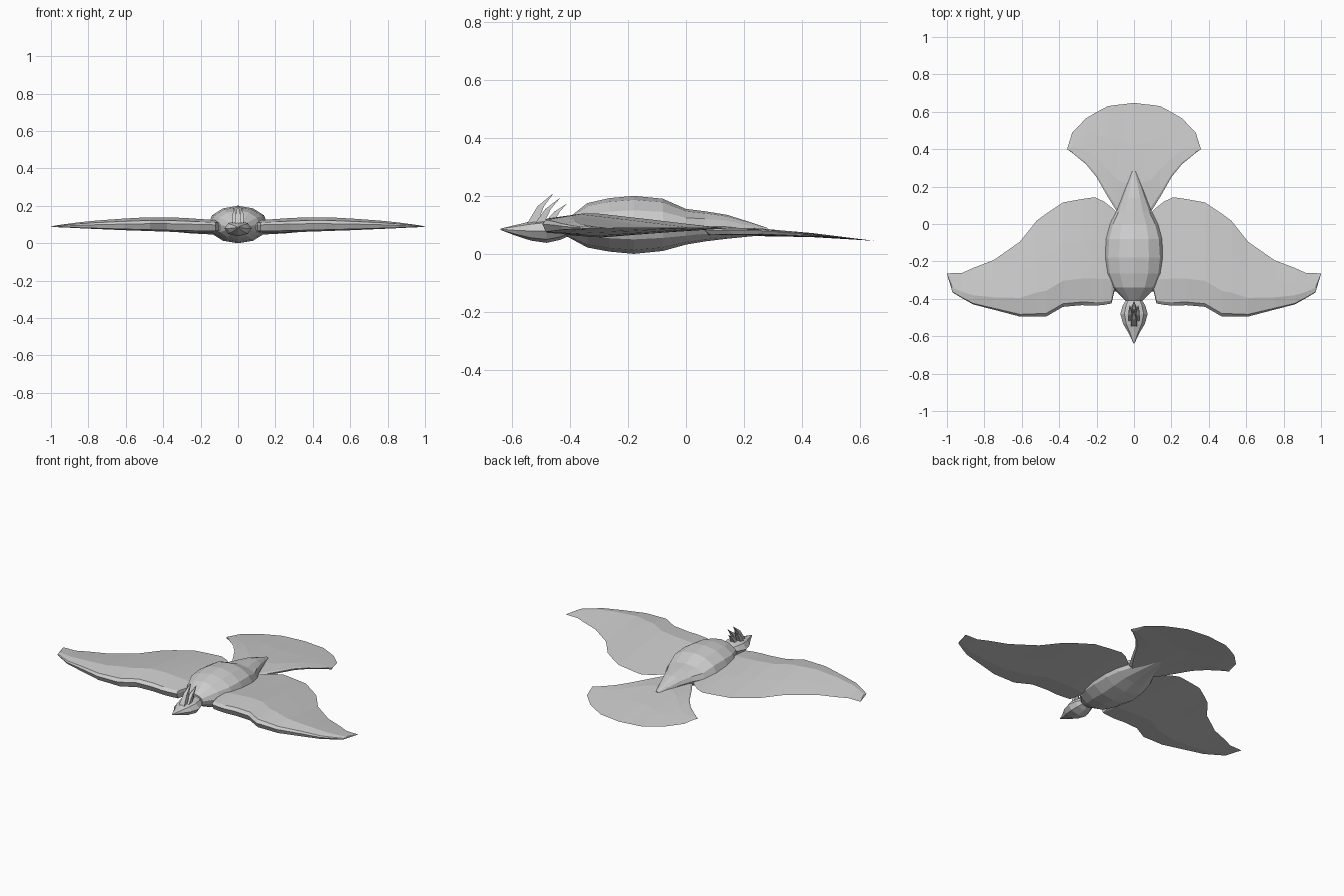
import bpy, bmesh, math
from mathutils import Vector

grey = bpy.data.materials.new("pale grey")
grey.diffuse_color = (0.6, 0.6, 0.6, 1)


def finish(name, bm):
    bmesh.ops.remove_doubles(bm, verts=bm.verts, dist=0.0005)
    bmesh.ops.recalc_face_normals(bm, faces=bm.faces)
    me = bpy.data.meshes.new(name)
    bm.to_mesh(me)
    bm.free()
    me.materials.append(grey)
    ob = bpy.data.objects.new(name, me)
    bpy.context.collection.objects.link(ob)
    return ob


def loft(name, rings):
    """Skin closed rings of equal point count and cap both ends."""
    bm = bmesh.new()
    rows = [[bm.verts.new(p) for p in r] for r in rings]
    n = len(rows[0])
    for a, b in zip(rows, rows[1:]):
        for i in range(n):
            j = (i + 1) % n
            bm.faces.new((a[i], a[j], b[j], b[i]))
    bm.faces.new(rows[0])
    bm.faces.new(rows[-1])
    return finish(name, bm)


def oval(y, w, lo, hi, n):
    """Upright ring at y with half width w, from z = lo to z = hi."""
    c, h = (lo + hi) / 2, (hi - lo) / 2
    return [(w * math.sin(2 * math.pi * i / n), y, c + h * math.cos(2 * math.pi * i / n))
            for i in range(n)]


def blade(name, stations, sections, droop):
    """Thin aerofoil across x: station = x, lead y, trail y, edge z, top z, bottom z."""
    rings = []
    for x, lead, trail, edge, top, low in stations:
        ring = []
        for t, s in sections:
            y = lead + (trail - lead) * t
            z = edge + (s * (top - edge) if s > 0 else -s * (low - edge))
            ring.append((x, y, z - droop(y)))
        rings.append(ring)
    return loft(name, rings)


def mirror(ob, merge=False):
    m = ob.modifiers.new("mirror", 'MIRROR')
    m.use_axis[0] = True
    m.use_mirror_merge = merge


# Body
body = [(-0.41, 0.045, 0.06, 0.12), (-0.34, 0.115, 0.022, 0.175), (-0.265, 0.15, 0.008, 0.192),
        (-0.18, 0.16, 0.0, 0.2), (-0.08, 0.153, 0.01, 0.19), (0.0, 0.13, 0.032, 0.155),
        (0.065, 0.095, 0.043, 0.147), (0.14, 0.065, 0.052, 0.135), (0.22, 0.035, 0.06, 0.11),
        (0.28, 0.012, 0.065, 0.09)]
loft("body", [oval(*r, 12) for r in body])

# Head with pointed beak
head = [(-0.64, 0.002, 0.083, 0.087), (-0.585, 0.028, 0.062, 0.1), (-0.535, 0.058, 0.046, 0.112),
        (-0.48, 0.073, 0.038, 0.12), (-0.435, 0.06, 0.048, 0.118), (-0.395, 0.035, 0.065, 0.11)]
loft("head", [oval(*r, 8) for r in head])

# Crest feathers: base centre, base radius, bend point, tip
feathers = [((0, -0.535, 0.095), 0.026, (0, -0.50, 0.165), (0, -0.458, 0.207)),
            ((0.014, -0.505, 0.105), 0.022, (0.02, -0.475, 0.155), (0.022, -0.435, 0.192)),
            ((-0.014, -0.505, 0.105), 0.022, (-0.02, -0.475, 0.155), (-0.022, -0.435, 0.192)),
            ((0, -0.47, 0.11), 0.022, (0, -0.445, 0.145), (0, -0.412, 0.172))]
for base, r, bend, tip in feathers:
    rings = []
    for c, k in ((base, 1), (bend, 0.6), (tip, 0.04)):
        rings.append([Vector(c) + Vector((r * k * math.cos(a), r * k * math.sin(a), 0))
                      for a in (math.pi / 4 + math.pi / 2 * i for i in range(4))])
    loft("crest_feather", rings)

# Wings: blunt leading edge, thin trailing edge
wing_section = [(0, 0.3), (0.03, 0.65), (0.25, 1), (0.6, 0.55), (1, 0),
                (0.6, -0.5), (0.25, -1), (0.03, -0.7)]
wing = [(0.05, -0.36, 0.02, 0.088, 0.12, 0.06), (0.105, -0.36, 0.075, 0.088, 0.122, 0.058),
        (0.12, -0.425, 0.088, 0.088, 0.123, 0.056), (0.16, -0.432, 0.12, 0.088, 0.127, 0.056),
        (0.21, -0.437, 0.143, 0.088, 0.13, 0.057), (0.28, -0.434, 0.133, 0.089, 0.135, 0.059),
        (0.38, -0.443, 0.115, 0.09, 0.139, 0.062), (0.47, -0.495, 0.055, 0.09, 0.139, 0.065),
        (0.52, -0.495, 0.018, 0.09, 0.137, 0.067), (0.61, -0.495, -0.095, 0.09, 0.132, 0.07),
        (0.75, -0.458, -0.193, 0.09, 0.122, 0.076), (0.86, -0.43, -0.235, 0.089, 0.111, 0.081),
        (0.92, -0.396, -0.262, 0.088, 0.103, 0.084), (0.97, -0.366, -0.263, 0.088, 0.096, 0.086),
        (1.0, -0.268, -0.264, 0.088, 0.089, 0.087)]
mirror(blade("wing", wing, wing_section, lambda y: 0))

# Fan tail, drooping toward its back edge
tail_section = [(0, 0.3), (0.04, 0.8), (0.3, 0.9), (0.65, 0.5), (1, 0),
                (0.65, -0.4), (0.3, -0.9), (0.04, -0.8)]
tail = [(0.14, 0.145, 0.63), (0.2, 0.25, 0.598), (0.255, 0.318, 0.566),
        (0.33, 0.38, 0.49), (0.357, 0.398, 0.402)]
spine = [(0.0, 0.03, 0.648), (0.06, 0.045, 0.64), (0.09, 0.065, 0.637), (0.115, 0.105, 0.634)]
rows = [(x, a, b, 0.078, 0.092 - 0.03 * x, 0.06 + 0.03 * x) for x, a, b in spine + tail]
full = [(-r[0],) + r[1:] for r in reversed(rows[1:])] + rows
blade("tail", full, tail_section, lambda y: 0.033 * max(0, (y - 0.25) / 0.4) ** 1.2)
